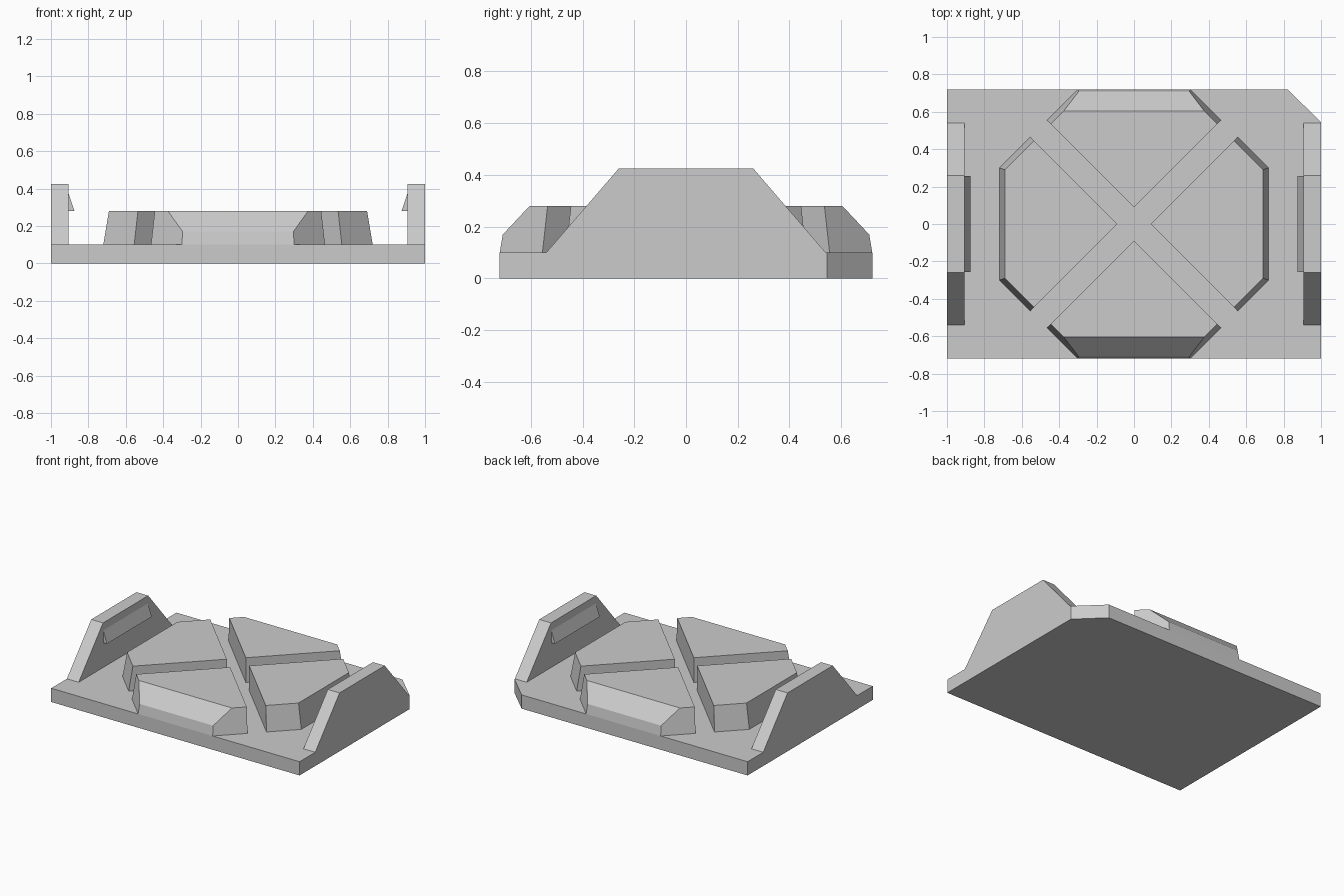
import bpy
import bmesh
from math import radians
from mathutils import Matrix, Vector

cube = bpy.data.objects.get("Cube")
if cube:
    bpy.data.objects.remove(cube, do_unlink=True)

GREY = (0.6, 0.6, 0.6, 1.0)
grey = bpy.data.materials.new("plain grey")
grey.use_nodes = True
grey.diffuse_color = GREY
grey.node_tree.nodes["Principled BSDF"].inputs["Base Color"].default_value = GREY

BASE_TOP, PAD_TOP, WALL_TOP = 0.1, 0.28, 0.425
HALF_DEPTH = 0.72


def loft(ring_a, ring_b):
    """Closed solid between two matching rings of points."""
    bm = bmesh.new()
    a = [bm.verts.new(p) for p in ring_a]
    b = [bm.verts.new(p) for p in ring_b]
    bm.faces.new(a)
    bm.faces.new(b)
    for i in range(len(a)):
        j = (i + 1) % len(a)
        bm.faces.new((a[i], a[j], b[j], b[i]))
    return bm


def finish(name, bm):
    bmesh.ops.recalc_face_normals(bm, faces=bm.faces)
    mesh = bpy.data.meshes.new(name)
    bm.to_mesh(mesh)
    bm.free()
    mesh.materials.append(grey)
    obj = bpy.data.objects.new(name, mesh)
    bpy.context.collection.objects.link(obj)


# Base slab with one clipped back corner
outline = [(-1, -HALF_DEPTH), (1, -HALF_DEPTH), (1, 0.545),
           (0.82, HALF_DEPTH), (-1, HALF_DEPTH)]
finish("base", loft([(x, y, 0) for x, y in outline],
                    [(x, y, BASE_TOP) for x, y in outline]))


def pad_ring(reach, corner_sum, z):
    """Arrow-shaped outline; corner_sum is x + y along the clipped corner."""
    tip = 0.09
    wide = (corner_sum - tip) / 2
    side = [(wide + tip, wide), (reach, corner_sum - reach)]
    points = [(tip, 0)] + side + [(x, -y) for x, y in reversed(side)]
    return [(x, y, z) for x, y in points]


# Four raised pads around a diagonal cross of grooves
pads = [("left_pad", 0, False), ("back_pad", 90, True),
        ("right_pad", 180, False), ("front_pad", 270, True)]
for name, angle, sloped in pads:
    bm = loft(pad_ring(0.72, 1.02, BASE_TOP), pad_ring(0.69, 0.98, PAD_TOP))
    if sloped:
        bmesh.ops.bisect_plane(bm, geom=bm.verts[:] + bm.edges[:] + bm.faces[:],
                               plane_co=Vector((0.605, 0, PAD_TOP)),
                               plane_no=Vector((0.11, 0, 0.103)), clear_outer=True)
        bmesh.ops.holes_fill(bm, edges=[e for e in bm.edges if e.is_boundary])
    bm.transform(Matrix.Rotation(radians(angle), 4, "Z"))
    finish(name, bm)

# Side walls, each with a catch on the inner face
wall = [(-0.54, BASE_TOP), (0.54, BASE_TOP), (0.26, WALL_TOP), (-0.26, WALL_TOP)]
catch = [(0.905, PAD_TOP), (0.875, PAD_TOP), (0.905, 0.37)]
for label, side in (("left", 1), ("right", -1)):
    finish(label + "_wall", loft([(side * 0.905, y, z) for y, z in wall],
                                 [(side, y, z) for y, z in wall]))
    finish(label + "_catch", loft([(side * x, -0.257, z) for x, z in catch],
                                  [(side * x, 0.257, z) for x, z in catch]))
